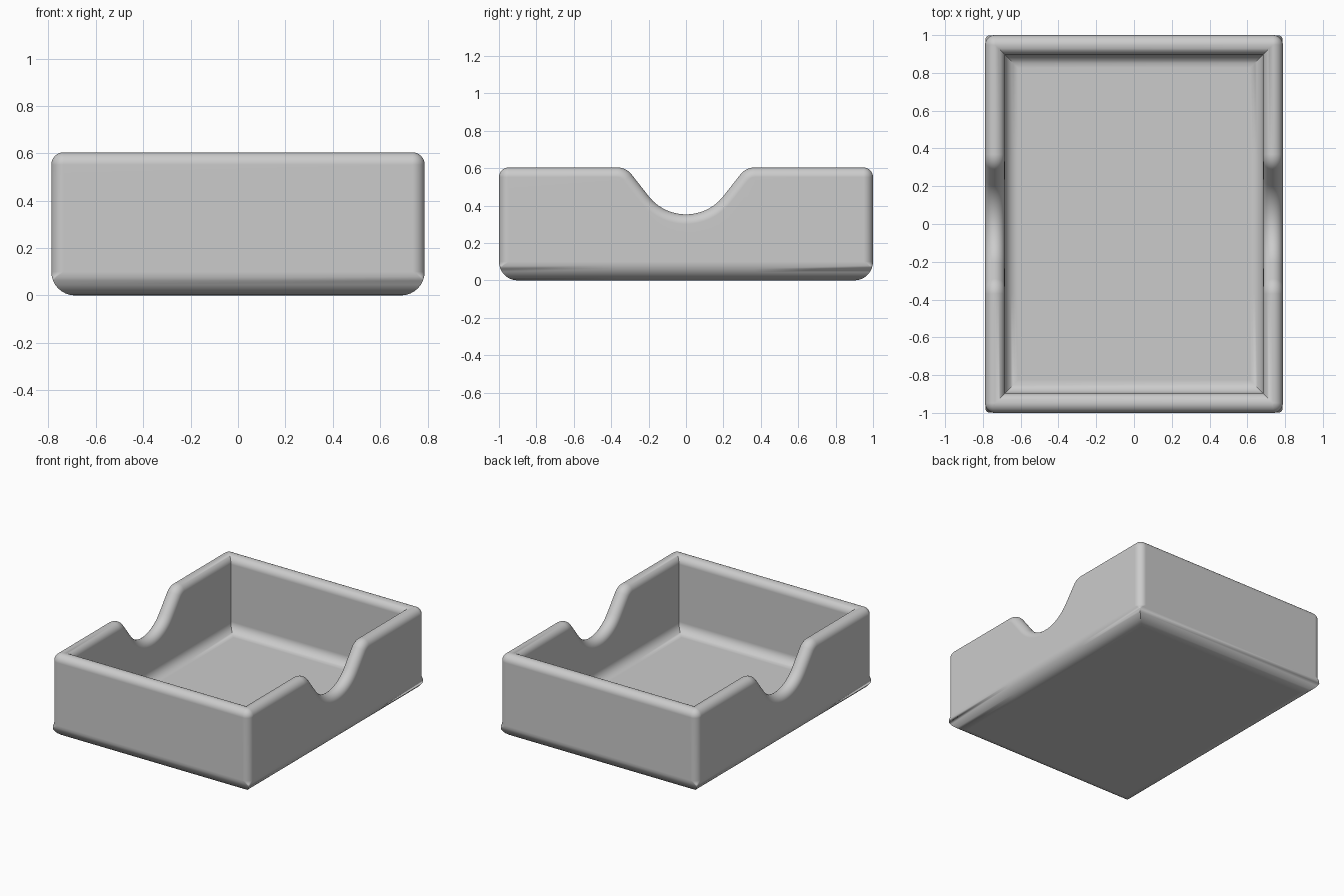
import bpy, bmesh
from math import sin, cos, pi, radians
from mathutils import Vector

# Remove the default object
cube = bpy.data.objects.get("Cube")
if cube:
    bpy.data.objects.remove(cube, do_unlink=True)

# Main sizes
HALF_X, HALF_Y, HEIGHT = 0.788, 1.0, 0.604
R = 0.052                # half wall thickness and rim radius
BASE_R = 0.1             # outer bottom rounding
FLOOR, FLOOR_R = 0.07, 0.07
CX, CY = HALF_X - R, HALF_Y - R
UP = Vector((0, 0, 1))
STEPS = 8


def notch_points():
    """Finger notch outline as (y, z, lean), from the middle to the +y shoulder."""
    slope, low_r, top_r, low_z = radians(52), 0.254, 0.1, 0.353
    pts = []
    for i in range(13):
        a = slope * i / 12
        pts.append((low_r * sin(a), low_z + low_r * (1 - cos(a)), a))
    end = 0.369
    for i in range(9):
        a = slope * (1 - i / 8)
        pts.append((end - top_r * sin(a), HEIGHT - top_r * (1 - cos(a)), a))
    return pts


def side_stations(sx):
    """Rim stations along a notched side: centre, outer normal, mitre, up."""
    half = notch_points()
    full = [(-y, z, -a) for y, z, a in reversed(half[1:])] + half
    n = Vector((sx, 0, 0))
    stations = []
    for y, z, a in full:
        up = Vector((0, -sin(a), cos(a)))
        stations.append((Vector((sx * CX, y, z)) - up * R, n, n, up))
    return stations if sx > 0 else stations[::-1]


def corner_stations(sx, sy, start):
    """Rounded outside, mitred inside."""
    centre = Vector((sx * CX, sy * CY, HEIGHT - R))
    mitre = Vector((sx, sy, 0))
    angles = [start + pi / 2 * i / STEPS for i in range(STEPS + 1)]
    return [(centre, Vector((cos(a), sin(a), 0)), mitre, UP) for a in angles]


stations = (side_stations(1) + corner_stations(1, 1, 0)
            + corner_stations(-1, 1, pi / 2) + side_stations(-1)
            + corner_stations(-1, -1, pi) + corner_stations(1, -1, 1.5 * pi))


def section(offset, radius=0, z=None, lift=0):
    """Ring at a sideways offset from the wall centre, with a corner radius."""
    ring = []
    for centre, normal, mitre, up in stations:
        p = centre + mitre * (offset - radius) + normal * radius + up * lift
        if z is not None:
            p.z = z
        ring.append(p)
    return ring


# Rings from the underside, up the outside, over the rim and down to the floor
quarter = [pi / 2 * i / STEPS for i in range(STEPS + 1)]
rings = []
for a in reversed(quarter):
    corner = R * max(0, 1 - 3 * sin(a))
    rings.append(section(R - BASE_R * (1 - cos(a)), corner, BASE_R * (1 - sin(a))))
for i in range(2 * STEPS + 1):
    t = pi * i / (2 * STEPS)
    rings.append(section(R * cos(t), max(0, R * cos(t)), lift=R * sin(t)))
for a in quarter:
    rings.append(section(-R - FLOOR_R * (1 - cos(a)),
                         z=FLOOR + FLOOR_R * (1 - sin(a))))

# Skin the rings and close the underside and the floor
bm = bmesh.new()
loops = [[bm.verts.new(p) for p in ring] for ring in rings]
count = len(stations)
for low, high in zip(loops, loops[1:]):
    for i in range(count):
        j = (i + 1) % count
        bm.faces.new((low[i], low[j], high[j], high[i]))
bm.faces.new(loops[0][::-1])
bm.faces.new(loops[-1])
bmesh.ops.remove_doubles(bm, verts=bm.verts, dist=0.0001)
bmesh.ops.recalc_face_normals(bm, faces=bm.faces)
mesh = bpy.data.meshes.new("tray")
bm.to_mesh(mesh)
bm.free()
tray = bpy.data.objects.new("tray", mesh)
bpy.context.collection.objects.link(tray)

# Plain grey material
grey = bpy.data.materials.new("light grey")
grey.use_nodes = True
colour = (0.6, 0.6, 0.6, 1)
grey.diffuse_color = colour
grey.node_tree.nodes["Principled BSDF"].inputs["Base Color"].default_value = colour
mesh.materials.append(grey)

# Smooth rounding with crisp inner corners and even flat walls
bpy.ops.object.select_all(action="DESELECT")
tray.select_set(True)
bpy.context.view_layer.objects.active = tray
bpy.ops.object.shade_smooth_by_angle(angle=radians(30))
weighted = tray.modifiers.new("even shading", "WEIGHTED_NORMAL")
weighted.keep_sharp = True
